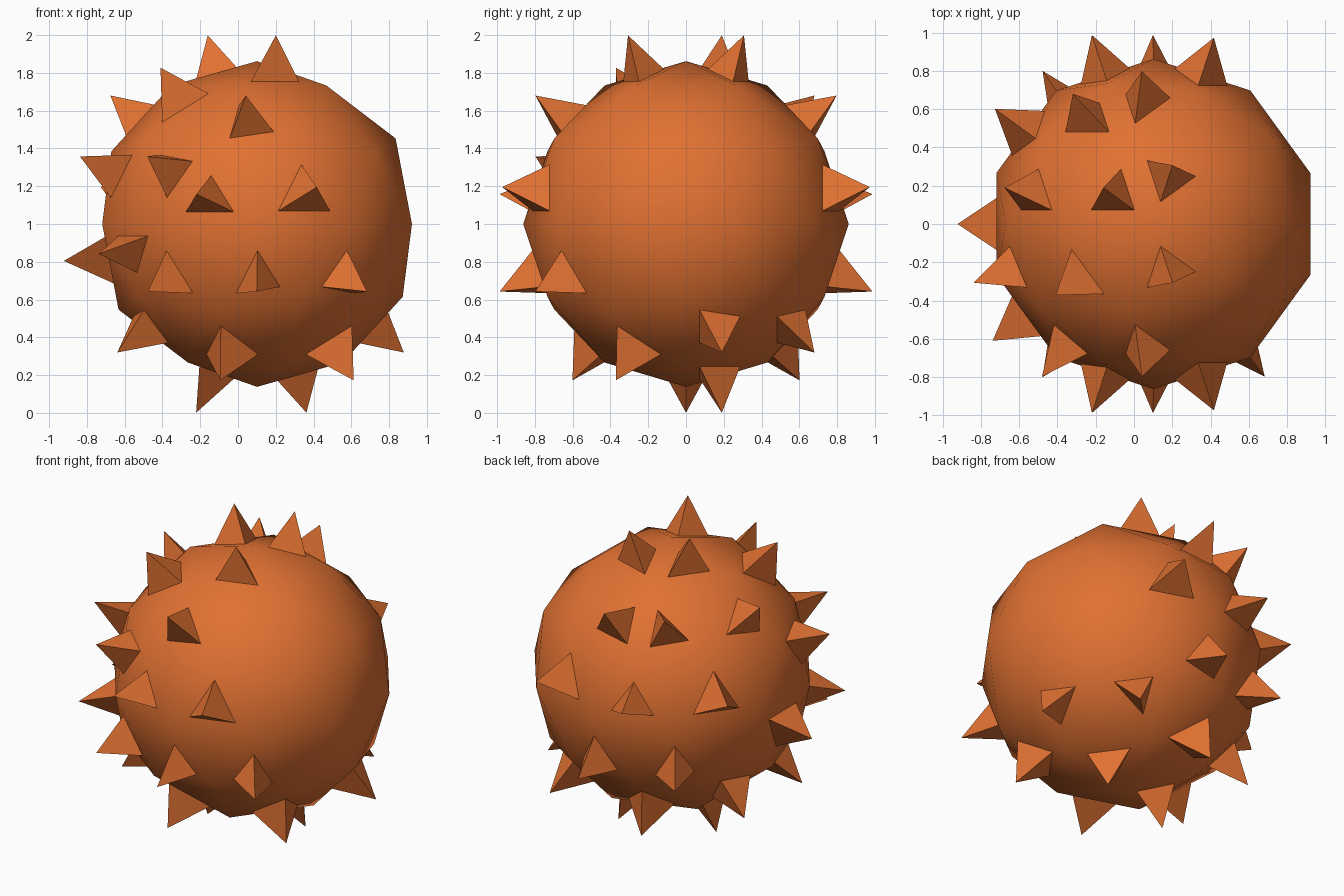
import bpy
import math
from mathutils import Matrix, Vector

old = bpy.data.objects.get("Cube")
if old:
    bpy.data.objects.remove(old, do_unlink=True)

RADIUS = 0.862
CENTRE = Vector((0.101, 0, 1))
SPIKE_HEIGHT = 0.236

# Single orange material
orange = bpy.data.materials.new("orange")
orange.use_nodes = True
colour = (0.75, 0.165, 0.032, 1)
orange.diffuse_color = colour
orange.node_tree.nodes["Principled BSDF"].inputs["Base Color"].default_value = colour

# Ball: low-poly icosphere with smooth shading
bpy.ops.mesh.primitive_ico_sphere_add(subdivisions=2, radius=RADIUS, location=(0, 0, 0))
ball = bpy.context.object
ball.name = "ball"
ball.data.transform(Matrix.Translation(CENTRE) @ Matrix.Rotation(math.pi, 4, "Z"))
ball.data.materials.append(orange)
for poly in ball.data.polygons:
    poly.use_smooth = True
ball.data.update()

# Spike directions: (height of the unit direction, azimuths in degrees, base scale)
ROWS = [
    (0.954, (72, 144, 288), 0.5),
    (0.80, (216,), 0.54),
    (0.64, (95, 121, 167, 265), 0.5),
    (0.343, (198, 234), 0.5),
    (0.157, (108, 252), 0.5),
    (0.188, (72, 144, 288), 0.54),
    (-0.157, (216,), 0.5),
    (-0.188, (180,), 0.54),
    (-0.343, (90, 126, 234, 270, 306), 0.5),
    (-0.64, (13, 59, 157, 203), 0.5),
    (-0.80, (108, 252, 324), 0.54),
    (-0.954, (36, 180), 0.5),
]


def nearest_face(direction):
    """Ball face whose centre lies closest to a direction."""
    return max(ball.data.polygons,
               key=lambda p: (p.center - CENTRE).normalized().dot(direction))


# Spikes: a three-sided pyramid on each chosen ball face
verts, faces = [], []
for height, azimuths, scale in ROWS:
    ring = math.sqrt(1 - height * height)
    for azimuth in azimuths:
        a = math.radians(azimuth)
        face = nearest_face(Vector((ring * math.cos(a), ring * math.sin(a), height)))
        mid = face.center.copy()
        n = len(verts)
        verts += [mid.lerp(ball.data.vertices[i].co, scale) for i in face.vertices]
        verts.append(mid + face.normal * SPIKE_HEIGHT)
        faces += [(n + 2, n + 1, n)]
        faces += [(n + i, n + (i + 1) % 3, n + 3) for i in range(3)]

mesh = bpy.data.meshes.new("spikes")
mesh.from_pydata(verts, [], faces)
mesh.materials.append(orange)
mesh.update()
spikes = bpy.data.objects.new("spikes", mesh)
bpy.context.collection.objects.link(spikes)
